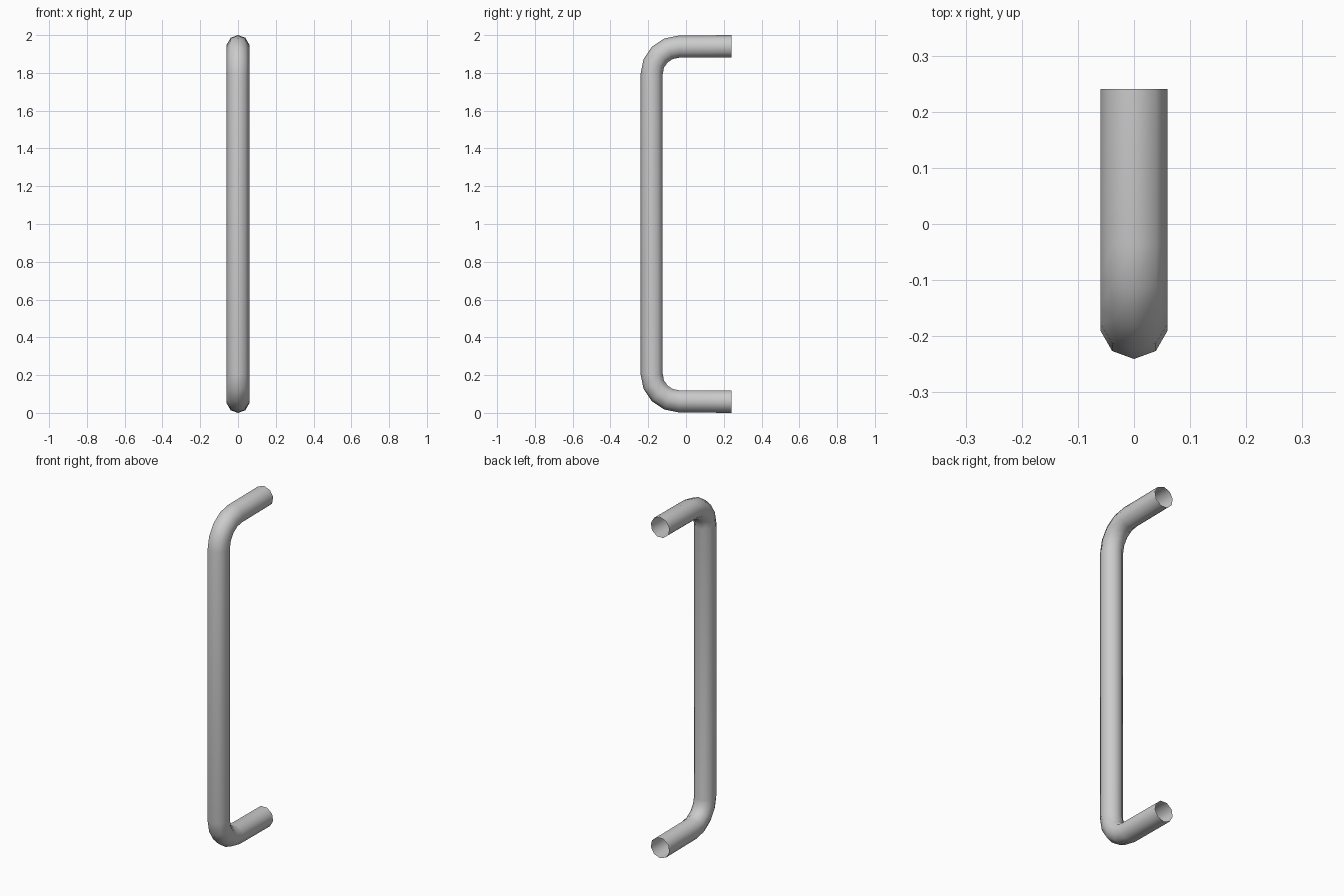
import bpy, bmesh
from math import sin, cos, pi, radians

if "Cube" in bpy.data.objects:
    bpy.data.objects.remove(bpy.data.objects["Cube"])

SIDES, R = 9, 0.0605
BEND = 0.142
BAR_Y = -0.18


def half_path():
    # (y, height above middle, tilt) from the bar's upper end to the mounting end
    cy, cz = BAR_Y + BEND, 0.795
    pts = []
    for i in range(5):
        a = radians(22.5 * i)
        pts.append((cy - BEND * cos(a), cz + BEND * sin(a), a))
    pts.append((0.2405, 1 - R, pi / 2))
    return pts


# Full path, lower half mirrored from the upper half
upper = half_path()
path = [(y, 1 - h, -a) for y, h, a in reversed(upper)]
path += [(y, 1 + h, a) for y, h, a in upper]

# Nine-sided open tube swept along the path, one corner facing outward
bm = bmesh.new()
rings = []
for y, z, a in path:
    ring = []
    for k in range(SIDES):
        t = 2 * pi * k / SIDES
        out = R * cos(t)
        ring.append(bm.verts.new((R * sin(t), y - out * cos(a), z + out * sin(a))))
    rings.append(ring)
for lo, hi in zip(rings, rings[1:]):
    for k in range(SIDES):
        n = (k + 1) % SIDES
        bm.faces.new((lo[k], lo[n], hi[n], hi[k]))
for f in bm.faces:
    f.smooth = True
bm.normal_update()

mesh = bpy.data.meshes.new("pull_handle")
bm.to_mesh(mesh)
bm.free()
handle = bpy.data.objects.new("pull_handle", mesh)
bpy.context.collection.objects.link(handle)
